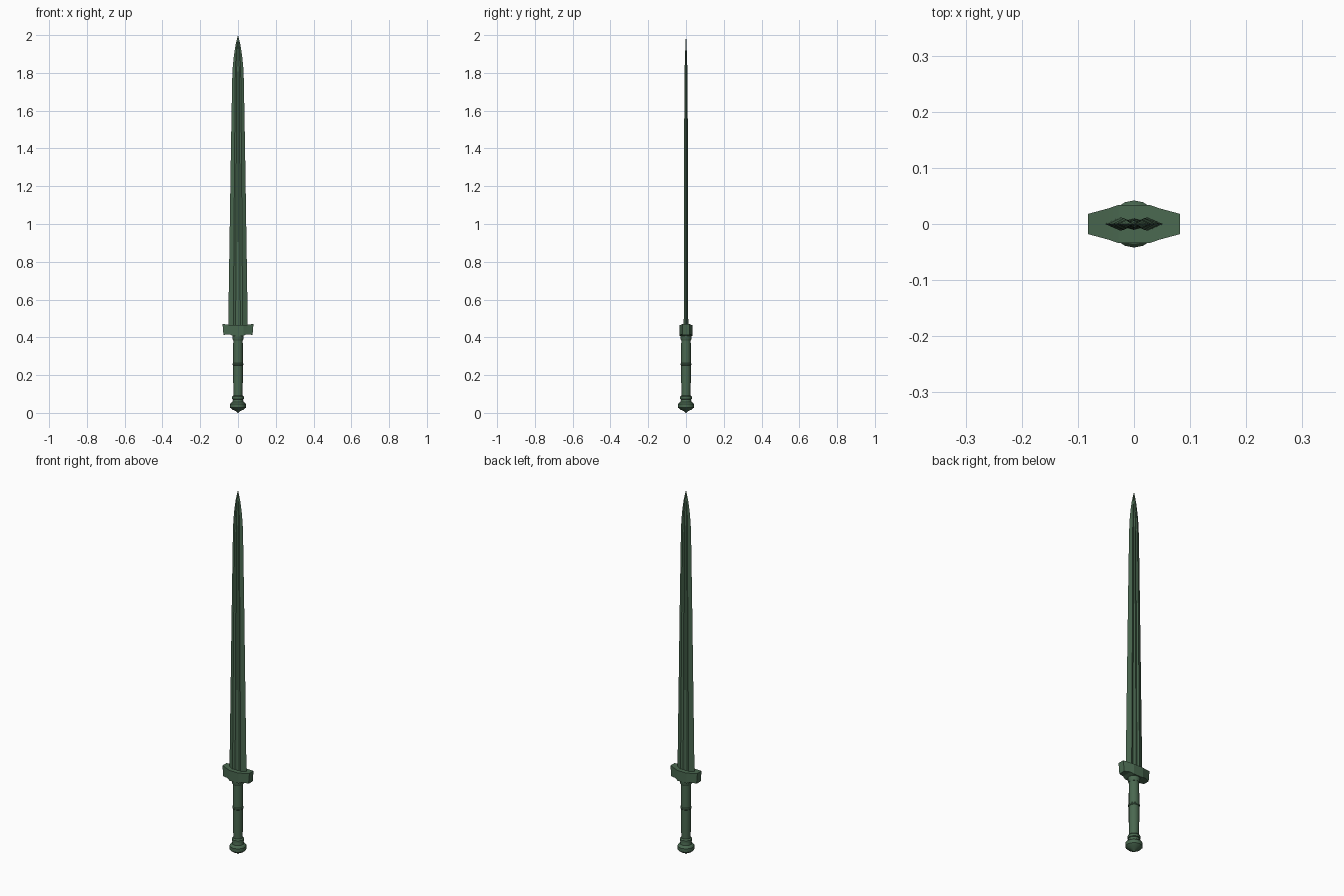
import bpy, bmesh, math

if "Cube" in bpy.data.objects:
    bpy.data.objects.remove(bpy.data.objects["Cube"])

mat = bpy.data.materials.new("dark green metal")
mat.diffuse_color = (0.068, 0.138, 0.08, 1)
mat.use_nodes = True
mat.node_tree.nodes["Principled BSDF"].inputs["Base Color"].default_value = mat.diffuse_color


def finish(name, bm, angle=30):
    bmesh.ops.remove_doubles(bm, verts=bm.verts, dist=1e-5)
    bmesh.ops.recalc_face_normals(bm, faces=bm.faces)
    me = bpy.data.meshes.new(name)
    bm.to_mesh(me)
    bm.free()
    ob = bpy.data.objects.new(name, me)
    bpy.context.collection.objects.link(ob)
    me.materials.append(mat)
    bpy.context.view_layer.objects.active = ob
    ob.select_set(True)
    bpy.ops.object.shade_smooth_by_angle(angle=math.radians(angle))
    ob.select_set(False)
    return ob


def loft(name, rings, angle=30):
    # skin a list of closed rings and cap both ends
    bm = bmesh.new()
    loops = [[bm.verts.new(p) for p in r] for r in rings]
    n = len(loops[0])
    for a, b in zip(loops, loops[1:]):
        for i in range(n):
            j = (i + 1) % n
            bm.faces.new((a[i], a[j], b[j], b[i]))
    bm.faces.new(loops[0])
    bm.faces.new(loops[-1])
    return finish(name, bm, angle)


def turned(name, profile, sides=16):
    # round part from a radius / height profile
    return loft(name, [[(r * math.cos(2 * math.pi * i / sides),
                         r * math.sin(2 * math.pi * i / sides), z)
                        for i in range(sides)] for r, z in profile])


# Blade: bevelled edges with a shallow fuller around a raised centre line
def blade_ring(w, t, z):
    half = [(1, 0), (0.48, 1), (0.24, 0.6), (0, 0.9), (-0.24, 0.6), (-0.48, 1)]
    pts = half + [(-x, -y) for x, y in half]
    return [(x * w, y * t, z) for x, y in pts]


loft("blade", [blade_ring(*s) for s in [
    (0.052, 0.012, 0.44), (0.047, 0.0115, 0.77), (0.038, 0.0105, 1.36),
    (0.031, 0.008, 1.76), (0.028, 0.007, 1.83), (0.022, 0.005, 1.89),
    (0.0135, 0.003, 1.945), (0.0005, 0.0003, 2.0)]], 5)

# Crossguard: tapered hexagonal plan with slightly flared ends
guard = []
for x, y, lo, hi, flare in [(-0.077, 0.018, 0.413, 0.471, -0.005),
                            (-0.045, 0.028, 0.416, 0.466, 0),
                            (-0.028, 0.034, 0.408, 0.464, 0),
                            (0.028, 0.034, 0.408, 0.464, 0),
                            (0.045, 0.028, 0.416, 0.466, 0),
                            (0.077, 0.018, 0.413, 0.471, 0.005)]:
    guard.append([(x, -y, lo), (x, y, lo), (x + flare, y, hi), (x + flare, -y, hi)])
loft("crossguard", guard, 5)

# Grip with its collars
turned("grip", [(0.023, 0.08), (0.0255, 0.17), (0.0255, 0.30), (0.025, 0.40)])
turned("grip_ring", [(0.0255, 0.251), (0.0285, 0.254), (0.0285, 0.260), (0.0255, 0.263)])
turned("upper_collar", [(0.026, 0.384), (0.030, 0.392), (0.030, 0.412)])
turned("lower_collar", [(0.025, 0.07), (0.031, 0.073), (0.031, 0.086), (0.025, 0.092)])

# Pommel with a pointed base
turned("pommel", [(0.0005, 0.0), (0.012, 0.009), (0.031, 0.018), (0.042, 0.028),
                  (0.042, 0.047), (0.036, 0.055), (0.029, 0.058), (0.027, 0.072)])
